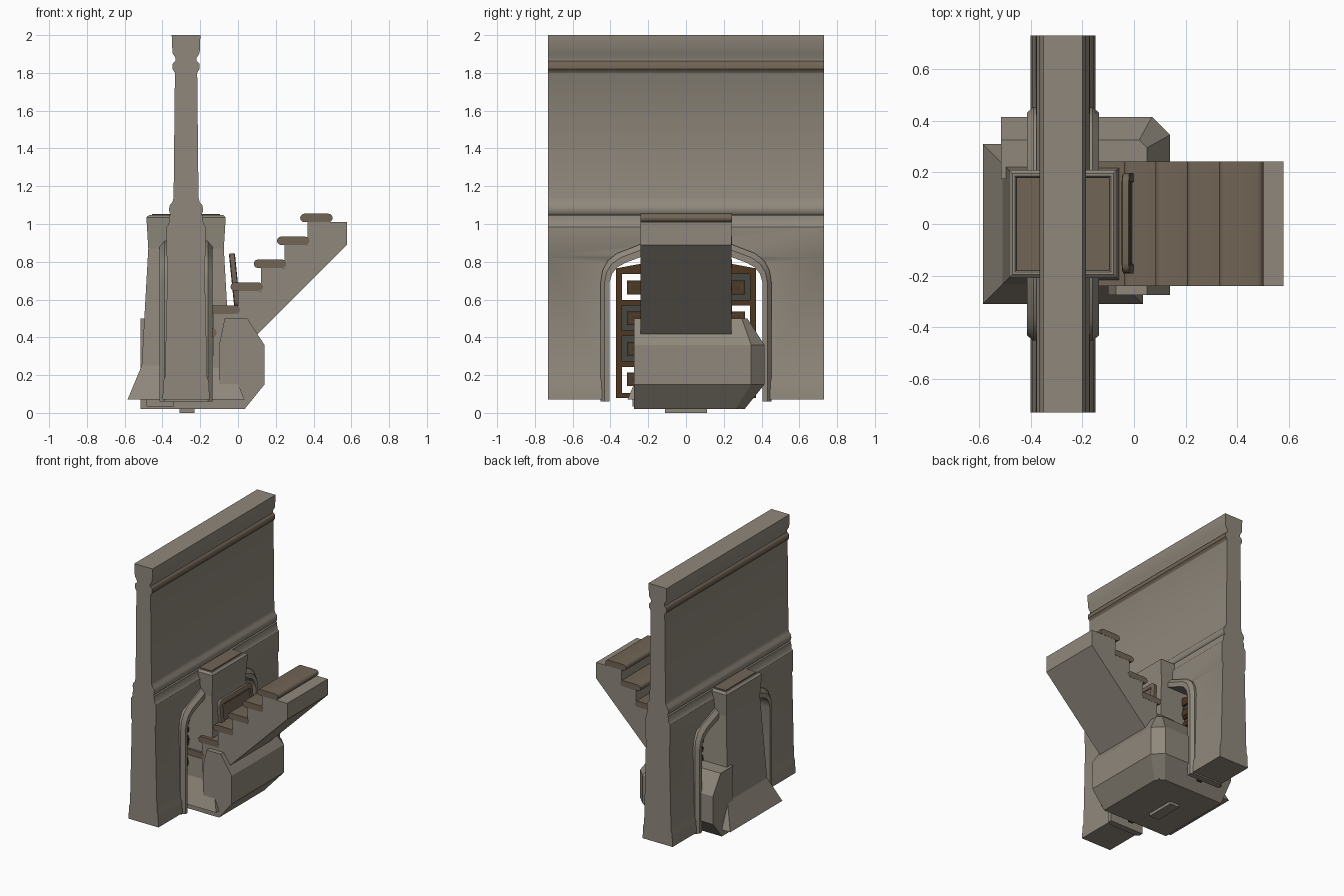
import bpy, bmesh, math

if "Cube" in bpy.data.objects:
    bpy.data.objects.remove(bpy.data.objects["Cube"])

CX = -0.275  # centre plane of the wall


def material(name, rgb):
    m = bpy.data.materials.new(name)
    m.diffuse_color = (*rgb, 1)
    m.use_nodes = True
    m.node_tree.nodes["Principled BSDF"].inputs["Base Color"].default_value = m.diffuse_color
    return m


STONE = material("weathered stone", (0.275, 0.245, 0.2))
WOOD = material("worn brown", (0.165, 0.128, 0.092))
DARK = material("dark timber", (0.075, 0.037, 0.014))
SLATE = material("slate panel", (0.06, 0.063, 0.055))


def loft(name, rings, mat, smooth=False):
    """Skin equal-length closed rings and cap both ends."""
    bm = bmesh.new()
    vs = [[bm.verts.new(p) for p in r] for r in rings]
    n = len(rings[0])
    for a, b in zip(vs, vs[1:]):
        for i in range(n):
            j = (i + 1) % n
            bm.faces.new((a[i], a[j], b[j], b[i]))
    bm.faces.new(vs[0])
    bm.faces.new(vs[-1])
    bmesh.ops.recalc_face_normals(bm, faces=bm.faces)
    me = bpy.data.meshes.new(name)
    bm.to_mesh(me)
    bm.free()
    ob = bpy.data.objects.new(name, me)
    bpy.context.collection.objects.link(ob)
    me.materials.append(mat)
    if smooth:
        shade(ob)
    return ob


def activate(ob):
    bpy.ops.object.select_all(action='DESELECT')
    ob.select_set(True)
    bpy.context.view_layer.objects.active = ob


def shade(ob):
    activate(ob)
    bpy.ops.object.shade_smooth_by_angle(angle=math.radians(35))


def prism_y(name, xz, y0, y1, mat, smooth=False):
    return loft(name, [[(x, y, z) for x, z in xz] for y in (y0, y1)], mat, smooth)


def prism_x(name, yz, x0, x1, mat):
    return loft(name, [[(x, y, z) for y, z in yz] for x in (x0, x1)], mat)


def box(name, x0, x1, y0, y1, z0, z1, mat):
    return prism_y(name, [(x0, z0), (x1, z0), (x1, z1), (x0, z1)], y0, y1, mat)


# Arch outlines (half, y positive), from the foot to the crown
outer = [(.452, .06), (.452, .69), (.442, .755), (.415, .805), (.365, .845), (.26, .885), (.2, .91), (.0, .93)]
inner = [(.405, .06), (.405, .69), (.392, .735), (.365, .77), (.32, .795), (.24, .825), (.18, .85), (.0, .87)]


def full_arch(half):
    return half + [(-y, z) for y, z in reversed(half[:-1])]


# Wall: moulded profile run along y, with the arch cut out
half_profile = [(.125, .07), (.12, .165), (.112, .19), (.097, .82), (.105, .835), (.103, .985), (.092, 1.0),
                (.088, 1.045), (.08, 1.05), (.088, 1.06), (.09, 1.08), (.086, 1.1), (.072, 1.115), (.066, 1.14),
                (.059, 1.8), (.066, 1.812), (.072, 1.82), (.072, 1.845), (.066, 1.855), (.056, 1.862),
                (.056, 1.88), (.072, 1.905), (.076, 2.0)]
profile = [(CX + w, z) for w, z in half_profile] + [(CX - w, z) for w, z in reversed(half_profile)]
wall = prism_y("wall", profile, -.73, .73, STONE)
mid = [((a[0] + b[0]) / 2, (a[1] + b[1]) / 2) for a, b in zip(outer, inner)]
mid[0] = (mid[0][0], -.1)
cutter = prism_x("arch_cutter", full_arch(mid), CX - .3, CX + .3, STONE)
mod = wall.modifiers.new("arch", 'BOOLEAN')
mod.operation, mod.solver, mod.object = 'DIFFERENCE', 'EXACT', cutter
activate(wall)
bpy.ops.object.modifier_apply(modifier=mod.name)
bpy.data.objects.remove(cutter)
wall.data.materials.clear()
wall.data.materials.append(STONE)
wall.data.materials.append(WOOD)
for f in wall.data.polygons:  # brown rail under the coping
    f.material_index = int(1.8 < f.center.z < 1.86 and abs(f.normal.y) < .5)
shade(wall)

# Arch trim: chamfered band lining the opening
section = [(0, -.14), (.55, -.14), (1, -.115), (1, .115), (.55, .14), (0, .14)]
rings = [[(CX + dx, i[0] + (o[0] - i[0]) * t, i[1] + (o[1] - i[1]) * t) for t, dx in section]
         for i, o in zip(full_arch(inner), full_arch(outer))]
loft("arch_trim", rings, STONE, True)

# Tower standing in the arch, flared at the foot, brown top
tower_levels = [(.31, .07), (.235, .25), (.2, .87), (.21, 1.035), (.195, 1.048), (.185, 1.048), (.18, 1.042)]
tower = loft("tower", [[(CX + sx * w, sy * w, z) for sx, sy in ((-1, -1), (1, -1), (1, 1), (-1, 1))]
                       for w, z in tower_levels], STONE)
box("tower_top_pad", CX - .18, CX + .18, -.18, .18, 1.03, 1.052, WOOD)

# Base block: L-shaped chamfered mass wrapping two sides of the tower
X, Y = .14, .415
rings = []
for z, d, c in ((.02, .105, .05), (.15, 0, .07), (.36, 0, .07), (.5, .09, .03)):
    xi = -.07 if z == .5 else -.1
    rings.append([(xi, -.275, z), (X - d, -.275, z), (X - d, Y - d - c, z), (X - d - c, Y - d, z),
                  (-.515, Y - d, z), (-.515, .175, z), (xi, .175, z)])
loft("base_block", rings, STONE)
box("base_floor", -.515, .02, -.275, .29, .021, .07, STONE)
box("base_foot_plate", -.31, -.23, -.11, .11, 0, .03, STONE)
box("base_front_plate", -.485, -.34, -.283, -.27, .035, .07, STONE)

# Stair body with sloping underside
stairs = [(-.13, .525)]
for k in range(4):
    x, z = .1225 * k, .525 + .1213 * k
    stairs += [(x, z), (x, z + .1213)]
stairs += [(.578, 1.01), (.578, .89), (-.13, .185)]
prism_y("stair_body", stairs, -.24, .242, STONE)

# Rounded treads
for k in range(6):
    x0, z0, r = -.285 + .1228 * k, .403 + .1213 * k, .0225
    cap = []
    for cx, start in ((x0 + .172 - r, -90), (x0 + r, 90)):
        cap += [(cx + r * math.cos(math.radians(start + 30 * i)),
                 z0 + r + r * math.sin(math.radians(start + 30 * i))) for i in range(7)]
    prism_y("tread_%d" % (k + 1), cap, -.241, .243, WOOD, True)

# Leaning backrest: rounded frame with a recessed panel
bm = bmesh.new()
bmesh.ops.create_cube(bm, size=1)
bmesh.ops.scale(bm, vec=(.024, .39, .29), verts=bm.verts)
corners = [e for e in bm.edges if abs(e.verts[0].co.x - e.verts[1].co.x) > .01]
bmesh.ops.bevel(bm, geom=corners, offset=.04, segments=4, affect='EDGES', profile=.5)
sides = [f for f in bm.faces if abs(f.normal.x) > .9]
bmesh.ops.inset_individual(bm, faces=sides, thickness=.008, depth=.004)
bmesh.ops.inset_individual(bm, faces=sides, thickness=.025, depth=0)
bmesh.ops.inset_individual(bm, faces=sides, thickness=.006, depth=-.007)
me = bpy.data.meshes.new("backrest")
bm.to_mesh(me)
bm.free()
me.materials.append(WOOD)
backrest = bpy.data.objects.new("backrest", me)
bpy.context.collection.objects.link(backrest)
backrest.location = (-.018, .003, .70)
backrest.rotation_euler = (0, -.1, 0)
shade(backrest)

# Open timber door inside the arch
box("door_bottom_rail", CX - .02, CX + .02, -.37, .37, .08, .105, DARK)
prism_x("door_top_rail", [(-.37, .735), (.37, .735), (.37, .765), (.22, .793), (-.22, .793), (-.37, .765)],
        CX - .02, CX + .02, DARK)
for s, side in ((-1, "left"), (1, "right")):
    def strip(name, a, b, z0, z1, t, mat):
        box("door_%s_%s" % (side, name), CX - t, CX + t, min(s * a, s * b), max(s * a, s * b), z0, z1, mat)
    strip("stile", .34, .37, .09, .75, .02, DARK)
    strip("inner_stile", .17, .21, .09, .75, .02, DARK)
    for r in range(4):
        zc = .178 + .162 * r
        if r:
            strip("rail_%d" % r, .2, .35, zc - .096, zc - .066, .02, DARK)
        strip("panel_%d" % r, .2, .312, zc - .036, zc + .036, .018, DARK)
        strip("panel_face_%d" % r, .2, .298, zc - .022, zc + .022, .021, SLATE)
        strip("panel_core_%d" % r, .2, .29, zc - .015, zc + .015, .024, DARK)
        if (s < 0 and r in (1, 2)) or (s > 0 and r != 2):
            strip("backing_%d" % r, .2, .35, zc - .07, zc + .07, .005, SLATE)
